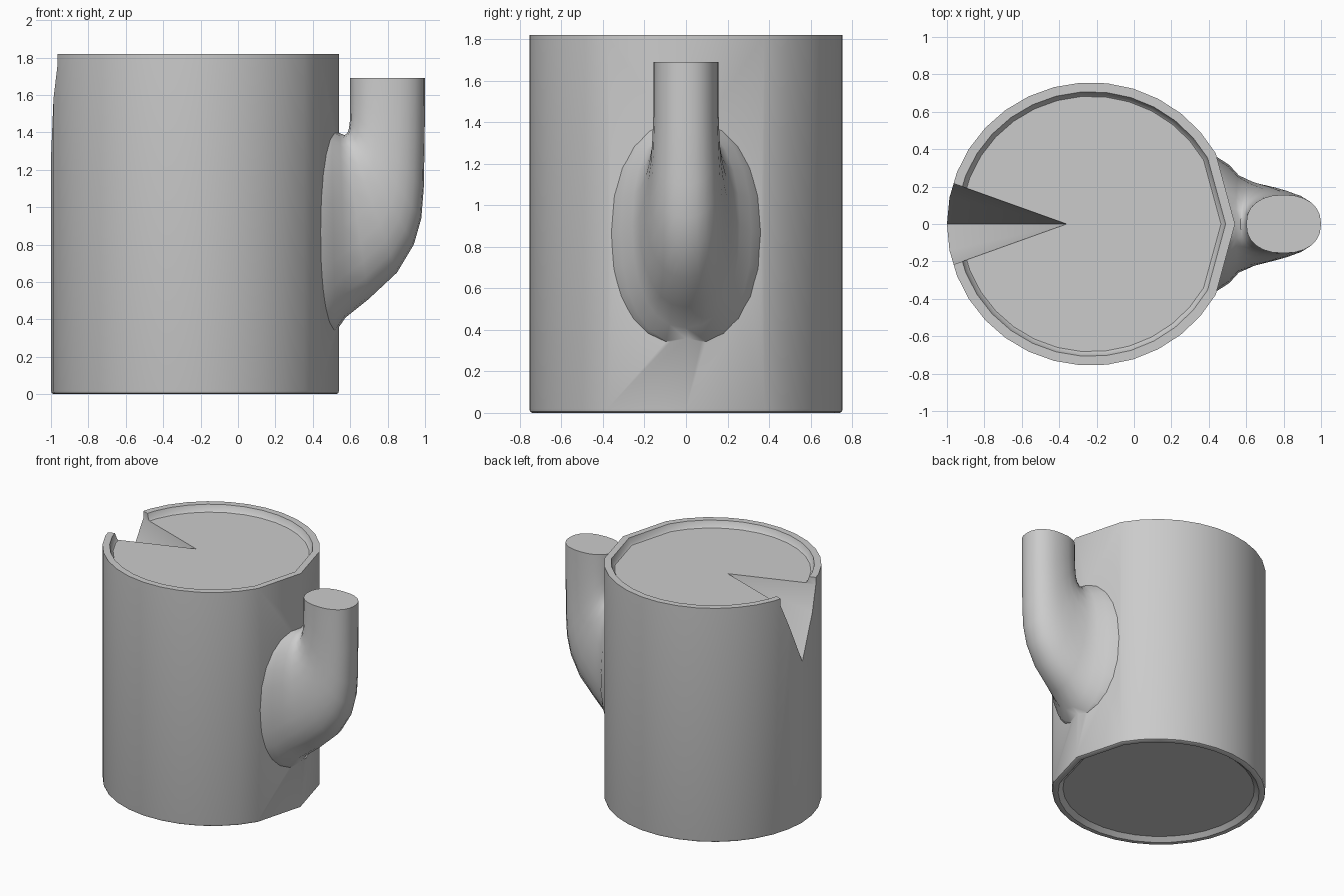
import bpy, bmesh
from math import sin, cos, radians, copysign

if "Cube" in bpy.data.objects:
    bpy.data.objects.remove(bpy.data.objects["Cube"])

CX = -0.23          # axis of the main vessel
RX, RY = 0.77, 0.757


def make_object(name, bm):
    bmesh.ops.remove_doubles(bm, verts=bm.verts, dist=1e-5)
    bmesh.ops.recalc_face_normals(bm, faces=bm.faces)
    mesh = bpy.data.meshes.new(name)
    bm.to_mesh(mesh)
    bm.free()
    ob = bpy.data.objects.new(name, mesh)
    bpy.context.collection.objects.link(ob)
    return ob


def loft(name, rings):
    """Closed skin through rings of equal point count, capped at both ends."""
    bm = bmesh.new()
    loops = [[bm.verts.new(p) for p in ring] for ring in rings]
    n = len(loops[0])
    for a, b in zip(loops, loops[1:]):
        for i in range(n):
            j = (i + 1) % n
            bm.faces.new((a[i], a[j], b[j], b[i]))
    bm.faces.new(loops[0])
    bm.faces.new(loops[-1])
    return make_object(name, bm)


def boolean(target, tool, operation):
    mod = target.modifiers.new(operation.title(), 'BOOLEAN')
    mod.operation = operation
    mod.solver = 'EXACT'
    mod.object = tool
    bpy.context.view_layer.objects.active = target
    bpy.ops.object.modifier_apply(modifier=mod.name)
    bpy.data.objects.remove(tool, do_unlink=True)


# Vessel: round wall with broad facets beside the arm, recessed base and top
half = [30 + 150 * i / 14 for i in range(15)]
angles = [radians(a) for a in [0] + half + [360 - a for a in half[-2::-1]]]
profile = [(0.69, 0.03), (0.725, 0.0), (0.755, 0.0), (0.766, 0.006),
           (0.77, 0.02), (0.77, 1.82), (0.72, 1.82), (0.706, 1.78),
           (0.695, 1.77)]
vessel = loft("vessel_with_arm", [
    [(CX + r * cos(a), r * RY / RX * sin(a), z) for a in angles]
    for r, z in profile])

# Arm: sections swing around the crotch, from the wall flare to the upright end
# (inner x, inner z, outer x, outer z, half width)
sections = [
    (0.38, 1.47, 0.38, 0.26, 0.40),
    (0.50, 1.42, 0.52, 0.33, 0.315),
    (0.545, 1.395, 0.575, 0.41, 0.26),
    (0.57, 1.385, 0.70, 0.51, 0.225),
    (0.585, 1.395, 0.85, 0.65, 0.20),
    (0.593, 1.42, 0.94, 0.80, 0.182),
    (0.598, 1.46, 0.98, 0.94, 0.17),
    (0.60, 1.52, 0.993, 1.10, 0.162),
    (0.60, 1.60, 0.998, 1.35, 0.156),
    (0.60, 1.69, 1.00, 1.69, 0.156),
]
SIDES = 24


def arm_ring(xi, zi, xo, zo, w):
    ring = []
    for k in range(SIDES):
        t = radians(360 * k / SIDES)
        u, v = [copysign(abs(c) ** 0.88, c) for c in (cos(t), sin(t))]
        s = (1 + u) / 2
        ring.append((xi + (xo - xi) * s, w * v, zi + (zo - zi) * s))
    return ring


boolean(vessel, loft("arm", [arm_ring(*s) for s in sections]), 'UNION')

# Pouring notch: V-shaped wedge deepening toward the wall
bm = bmesh.new()
for p in [(-0.36, 0, 1.765), (-0.36, 0, 2.0), (-1.10, 0, 1.18),
          (-1.10, 0.265, 1.765), (-1.10, -0.265, 1.765),
          (-1.10, 0.265, 2.0), (-1.10, -0.265, 2.0)]:
    bm.verts.new(p)
bmesh.ops.convex_hull(bm, input=bm.verts)
boolean(vessel, make_object("notch_cutter", bm), 'DIFFERENCE')

# Smooth shading with crisp rims
bpy.ops.object.select_all(action='DESELECT')
vessel.select_set(True)
bpy.context.view_layer.objects.active = vessel
bpy.ops.object.shade_smooth_by_angle(angle=radians(40))
